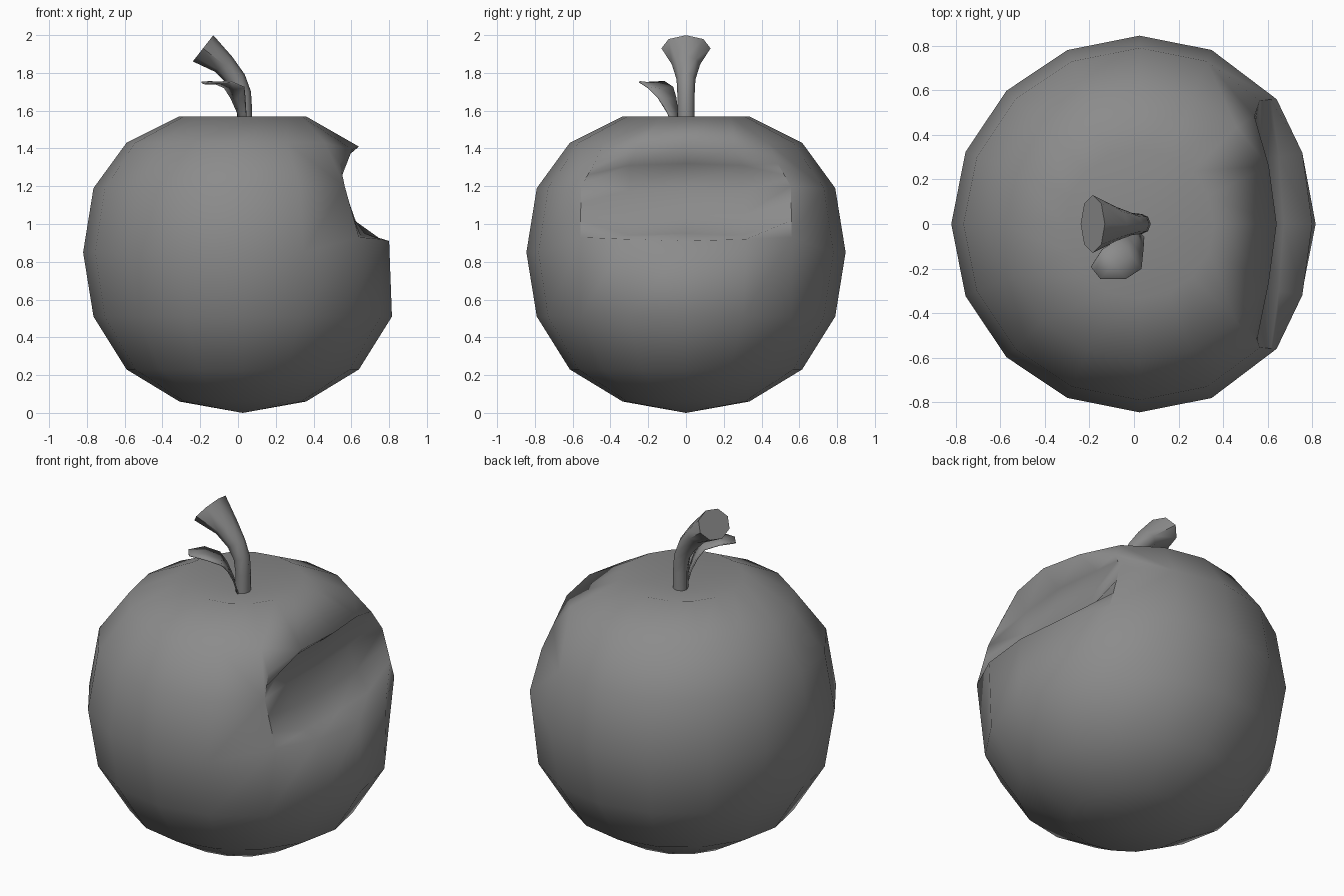
import bpy, bmesh
from math import sin, cos, pi, radians
from mathutils import Vector

if "Cube" in bpy.data.objects:
    bpy.data.objects.remove(bpy.data.objects["Cube"])

grey = bpy.data.materials.new("dark_grey")
grey.diffuse_color = (0.26, 0.26, 0.26, 1)
grey.use_nodes = True
grey.node_tree.nodes["Principled BSDF"].inputs["Base Color"].default_value = grey.diffuse_color

def finish(bm, name, angle=40):
    bmesh.ops.remove_doubles(bm, verts=bm.verts, dist=0.0005)
    bmesh.ops.recalc_face_normals(bm, faces=bm.faces)
    me = bpy.data.meshes.new(name)
    bm.to_mesh(me)
    bm.free()
    me.materials.append(grey)
    ob = bpy.data.objects.new(name, me)
    bpy.context.collection.objects.link(ob)
    bpy.ops.object.select_all(action='DESELECT')
    ob.select_set(True)
    bpy.context.view_layer.objects.active = ob
    bpy.ops.object.shade_smooth_by_angle(angle=radians(angle))
    return ob

def skin(bm, rows, closed):
    """Join rows of vertices with quads."""
    n = len(rows[0])
    for a, b in zip(rows, rows[1:]):
        for i in range(n if closed else n - 1):
            k = (i + 1) % n
            bm.faces.new((a[i], a[k], b[k], b[i]))

# Fruit body: a 16-sided lathe with a dimple at the top
N, CX = 16, 0.025
profile = [(0.335, 0.06), (0.615, 0.23), (0.79, 0.51), (0.845, 0.85),
           (0.79, 1.19), (0.615, 1.43), (0.335, 1.57)]
bm = bmesh.new()
P = [[Vector((CX + r * cos(2 * pi * j / N), r * sin(2 * pi * j / N), z))
      for j in range(N)] for r, z in profile]
# Bite rim: shift the ring points around the right side
corner, corner_vert = {}, {}
for s in (1, -1):
    P[3][s] = Vector((0.755, s * 0.32, 0.92))
    P[3][2 * s] = Vector((0.64, s * 0.56, 0.93))
    P[4][2 * s] = Vector((0.565, s * 0.555, 1.20))
    P[5][s] = Vector((0.605, s * 0.26, 1.395))
    corner[s] = Vector((0.54, s * 0.485, 1.32))
    corner_vert[s] = bm.verts.new(corner[s])
P[3][0] = Vector((0.80, 0, 0.91))
P[5][0] = Vector((0.64, 0, 1.41))
V = [[bm.verts.new(p) for p in row] for row in P]
bottom = bm.verts.new((CX, 0, 0.0))
top = bm.verts.new((CX, 0, 1.485))
for i in range(6):
    for j in range(N):
        k = (j + 1) % N
        if i in (3, 4) and j in (14, 15, 0, 1):
            continue
        loop = [V[i][j], V[i][k], V[i + 1][k], V[i + 1][j]]
        if (i, j) == (4, 2):
            loop.append(corner_vert[1])
        if (i, j) == (4, 13):
            loop.insert(2, corner_vert[-1])
        bm.faces.new(loop)
for j in range(N):
    k = (j + 1) % N
    bm.faces.new((V[0][k], V[0][j], bottom))
    bm.faces.new((V[6][j], V[6][k], top))
for s in (1, -1):
    bm.faces.new((V[5][s], V[5][2 * s], corner_vert[s]))
# Bite hollow: a grid scooped between the lower and upper rim
mid = [(0.67, 0.95), (0.59, 1.06), (0.545, 1.19), (0.535, 1.32)]
cols = []
for j in range(-2, 3):
    lo = P[3][j]
    if abs(j) == 2:
        side, hi = P[4][j], corner[j // 2]
        inner = [lo.lerp(side, 1 / 3), lo.lerp(side, 2 / 3), side, side.lerp(hi, 0.5)]
    else:
        hi = P[5][j]
        inner = [Vector((x - 0.02 * abs(j), j * 0.3, z - 0.01 * abs(j))) for x, z in mid]
    cols.append([bm.verts.new(p) for p in [lo] + inner + [hi]])
skin(bm, cols, False)
finish(bm, "fruit_body", 180)

# Stem: eight-sided tube that bends left and flares: x, z, lean, y radius, radius
stations = [(0.035, 1.45, 0, 0.045, 0.04), (0.035, 1.60, 0, 0.045, 0.04),
            (0.025, 1.69, 14, 0.046, 0.045), (-0.01, 1.765, 30, 0.05, 0.053),
            (-0.075, 1.845, 42, 0.075, 0.06), (-0.185, 1.93, 52, 0.13, 0.088)]
bm = bmesh.new()
rows = []
for x, z, lean, ry, rn in stations:
    a = radians(lean)
    rows.append([bm.verts.new((x + rn * cos(a) * cos(t), ry * sin(t), z + rn * sin(a) * cos(t)))
                 for t in [2 * pi * i / 8 for i in range(8)]])
skin(bm, rows, True)
bm.faces.new(rows[0])
bm.faces.new(rows[-1])
finish(bm, "stem", 50)

# Leaf: a thin curled strip beside the stem: centre and half width
path = [(0.03, -0.04, 1.48, 0.02), (0.02, -0.07, 1.58, 0.035), (0.0, -0.10, 1.66, 0.06),
        (-0.02, -0.135, 1.715, 0.085), (-0.09, -0.18, 1.745, 0.085), (-0.172, -0.22, 1.742, 0.035)]
bm = bmesh.new()
rows = [[bm.verts.new((x + 0.62 * w * u, y - 0.78 * w * u, z + 0.008 * abs(u)))
         for u in (-1, 0, 1)] for x, y, z, w in path]
skin(bm, rows, False)
leaf = finish(bm, "leaf", 60)
sol = leaf.modifiers.new("thickness", 'SOLIDIFY')
sol.thickness = 0.008
sol.offset = 0
